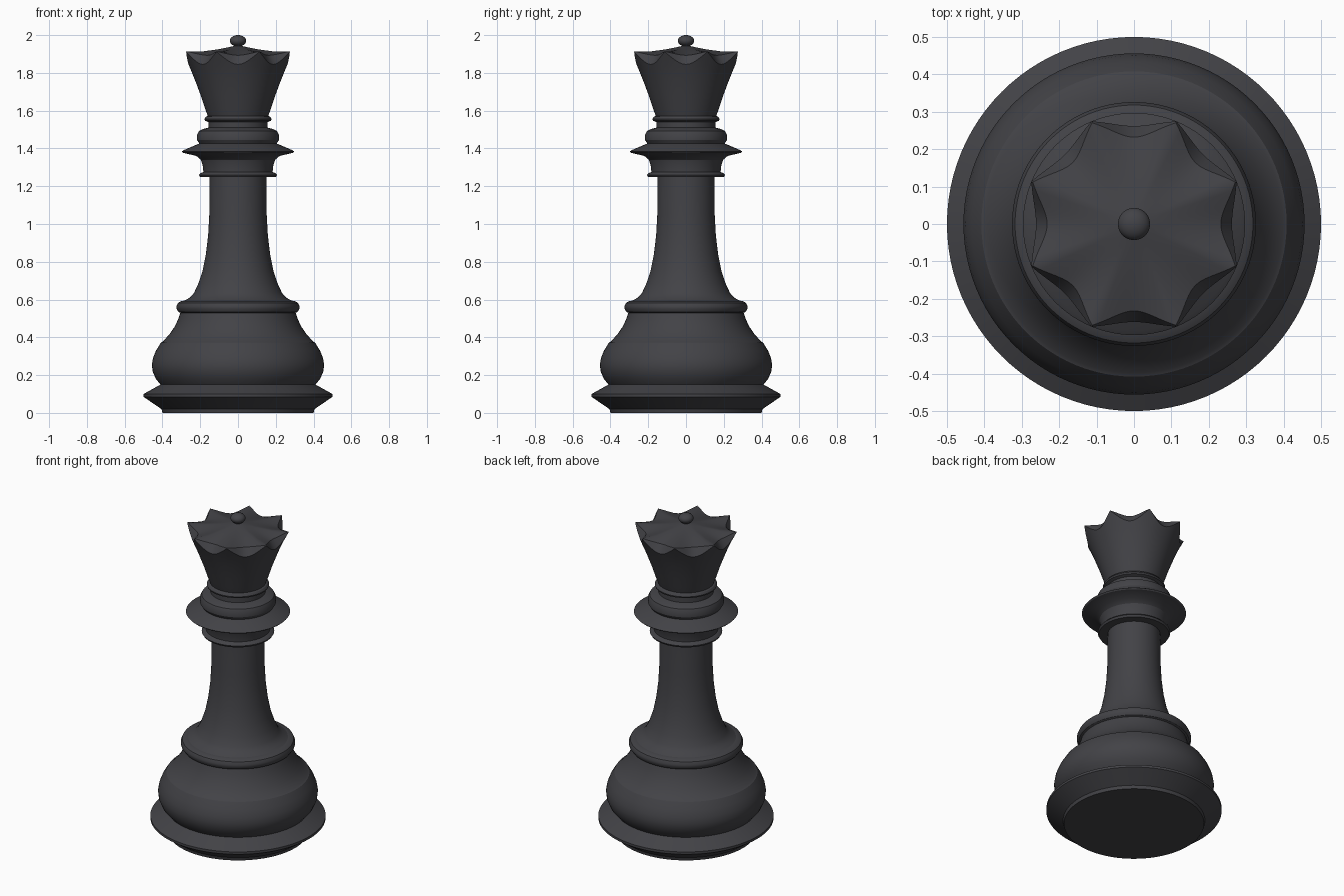
import bpy, math

SEG = 96
mat = bpy.data.materials.new("dark_grey")
mat.diffuse_color = (0.055, 0.055, 0.062, 1)


def lathe(name, profile, angle=30):
    """Spin (r, z) points around z; a point may be a function of the angle."""
    verts, faces, rings = [], [], []
    for p in profile:
        if not callable(p) and p[0] == 0:          # pole
            rings.append([len(verts)] * SEG)
            verts.append((0, 0, p[1]))
            continue
        rings.append(list(range(len(verts), len(verts) + SEG)))
        for i in range(SEG):
            a = 2 * math.pi * i / SEG
            r, z = p(a) if callable(p) else p
            verts.append((r * math.cos(a), r * math.sin(a), z))
    for lo, hi in zip(rings, rings[1:]):
        for i in range(SEG):
            j = (i + 1) % SEG
            quad = [lo[i], lo[j], hi[j], hi[i]]
            faces.append(list(dict.fromkeys(quad)))
    me = bpy.data.meshes.new(name)
    me.from_pydata(verts, [], faces)
    me.materials.append(mat)
    ob = bpy.data.objects.new(name, me)
    bpy.context.collection.objects.link(ob)
    bpy.ops.object.select_all(action='DESELECT')
    ob.select_set(True)
    bpy.context.view_layer.objects.active = ob
    bpy.ops.object.shade_smooth_by_angle(angle=math.radians(angle))
    return ob


def scallop(tip, valley):
    """Ring with eight sharp tips and rounded valleys between them."""
    def point(a):
        k = abs(math.cos(4 * a))
        return [t + (v - t) * k for t, v in zip(tip, valley)]
    return point


# Foot disc with bevelled rim
lathe("foot", [(0, 0), (0.40, 0), (0.405, 0.02), (0.50, 0.085), (0.50, 0.10),
               (0.41, 0.15)])

# Bulging lower body
lathe("body", [(0.41, 0.15), (0.435, 0.18), (0.452, 0.22), (0.456, 0.255),
               (0.45, 0.29), (0.434, 0.33), (0.408, 0.372), (0.398, 0.377),
               (0.36, 0.42), (0.333, 0.46), (0.315, 0.50), (0.305, 0.53)])

# Rounded ring on top of the body
lathe("body_ring", [(0.305, 0.53), (0.316, 0.535), (0.325, 0.55), (0.326, 0.565),
                    (0.318, 0.582), (0.30, 0.592), (0.285, 0.594)])

# Tapering stem
lathe("stem", [(0.285, 0.594), (0.255, 0.61), (0.233, 0.635), (0.21, 0.685),
               (0.188, 0.75), (0.17, 0.84), (0.158, 0.94), (0.152, 1.05),
               (0.15, 1.248)])

# Collar: thin ring, wide flange, cushion and upper ring
lathe("collar", [(0.15, 1.248), (0.20, 1.248), (0.207, 1.26), (0.20, 1.268),
                 (0.183, 1.275), (0.187, 1.31), (0.197, 1.34), (0.22, 1.36),
                 (0.29, 1.377), (0.297, 1.384), (0.285, 1.392), (0.205, 1.426),
                 (0.217, 1.445), (0.217, 1.47), (0.207, 1.492), (0.185, 1.503),
                 (0.157, 1.51), (0.157, 1.54), (0.175, 1.547), (0.178, 1.556),
                 (0.17, 1.568), (0.16, 1.572)])

# Flared crown with scalloped rim and shallow domed top
lathe("crown", [(0.16, 1.572), (0.174, 1.61), (0.197, 1.68),
                scallop((0.235, 1.78), (0.225, 1.755)),
                scallop((0.265, 1.85), (0.243, 1.80)),
                scallop((0.297, 1.912), (0.262, 1.845)),
                scallop((0.293, 1.914), (0.232, 1.893)),
                scallop((0.20, 1.914), (0.18, 1.907)),
                (0.10, 1.926), (0.05, 1.936), (0.022, 1.942)])

# Ball finial
ball = [(0.043 * math.sin(t), 1.97 - 0.03 * math.cos(t))
        for t in (math.pi * (0.17 + 0.83 * i / 12) for i in range(12))]
lathe("finial", [(0.022, 1.942)] + ball + [(0, 2.0)])
